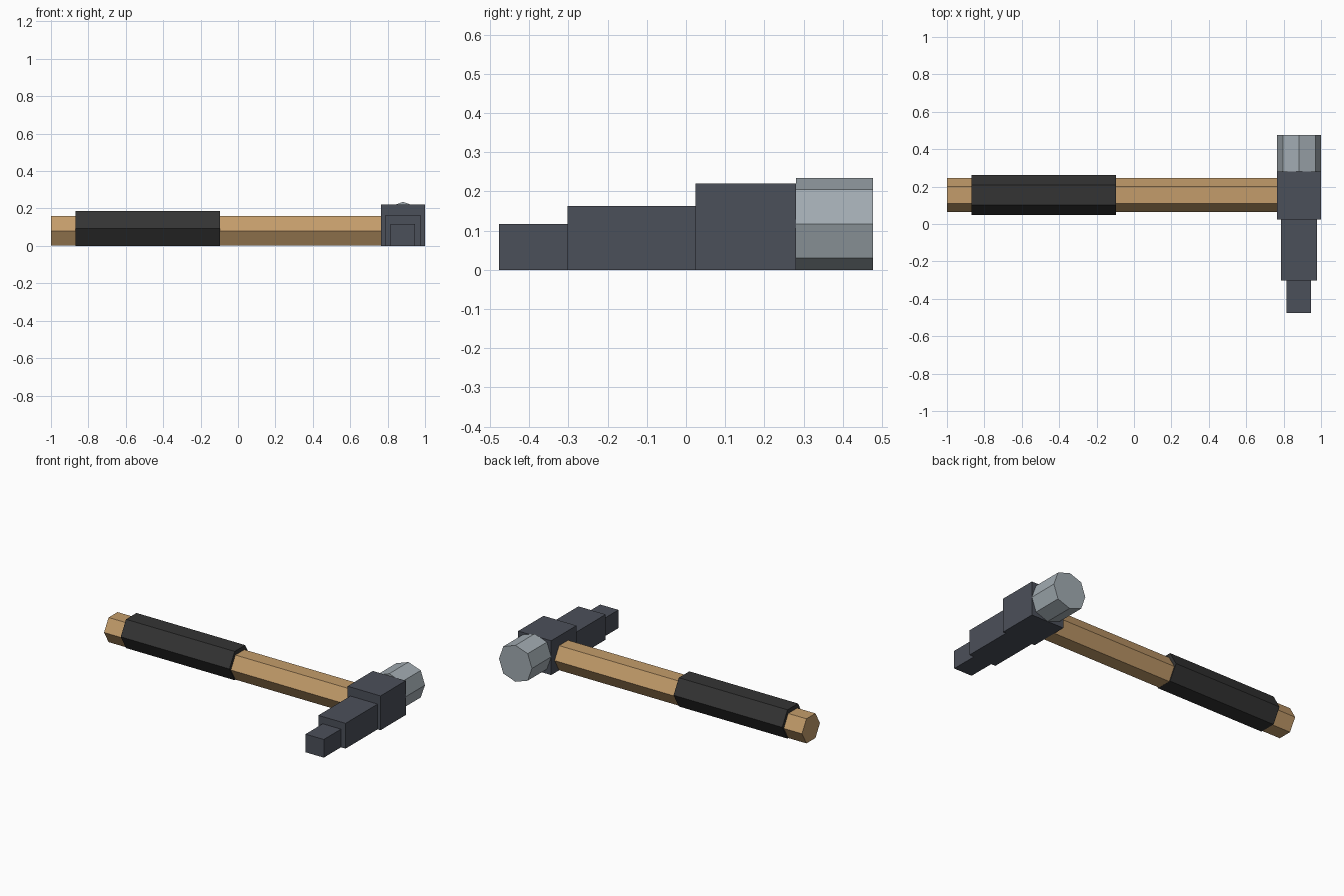
import bpy, math

if "Cube" in bpy.data.objects:
    bpy.data.objects.remove(bpy.data.objects["Cube"])


def material(name, rgb):
    m = bpy.data.materials.new(name)
    m.diffuse_color = (*rgb, 1)
    m.use_nodes = True
    m.node_tree.nodes["Principled BSDF"].inputs["Base Color"].default_value = m.diffuse_color
    return m


wood = material("wood", (0.55, 0.335, 0.147))
rubber = material("black_rubber", (0.034, 0.034, 0.034))
iron = material("dark_iron", (0.071, 0.079, 0.101))
steel = material("bright_steel", (0.36, 0.41, 0.445))


def prism(name, start, end, mat):
    """Closed prism between two matching rings of points."""
    n = len(start)
    faces = [tuple(range(n))[::-1], tuple(range(n, 2 * n))]
    faces += [(i, (i + 1) % n, n + (i + 1) % n, n + i) for i in range(n)]
    mesh = bpy.data.meshes.new(name)
    mesh.from_pydata(start + end, [], faces)
    mesh.materials.append(mat)
    ob = bpy.data.objects.new(name, mesh)
    bpy.context.collection.objects.link(ob)
    return ob


def hex_bar(name, x0, x1, r, bottom, mat):
    """Six-sided bar along x, flat on top and bottom."""
    zc = bottom + r * math.cos(math.pi / 6)
    ring = [(0.155 + r * math.cos(i * math.pi / 3), zc + r * math.sin(i * math.pi / 3))
            for i in range(6)]
    prism(name, [(x0, y, z) for y, z in ring], [(x1, y, z) for y, z in ring], mat)


def along_y(name, ring, y0, y1, mat):
    """Prism along y from an x-z outline."""
    prism(name, [(x, y1, z) for x, z in ring], [(x, y0, z) for x, z in ring], mat)


# Handle and its sleeve
hex_bar("handle", -1.0, 0.78, 0.0915, 0.0008, wood)
hex_bar("grip", -0.87, -0.095, 0.107, 0.0, rubber)

# Stepped head: x centre, half width, y range, height
for name, xc, w, y0, y1, h in [
        ("head_block", 0.8825, 0.1175, 0.024, 0.281, 0.221),
        ("head_neck", 0.882, 0.097, -0.302, 0.024, 0.163),
        ("head_tip", 0.881, 0.065, -0.477, -0.302, 0.117)]:
    along_y(name, [(xc - w, 0), (xc + w, 0), (xc + w, h), (xc - w, h)], y0, y1, iron)

# Eight-sided striking face, points at top, bottom and sides
R, D = 0.1175, 0.087
outline = [(R, 0), (D, D), (0, R), (-D, D), (-R, 0), (-D, -D), (0, -R), (D, -D)]
along_y("striking_face", [(0.8825 + x, R + z) for x, z in outline], 0.281, 0.477, steel)
